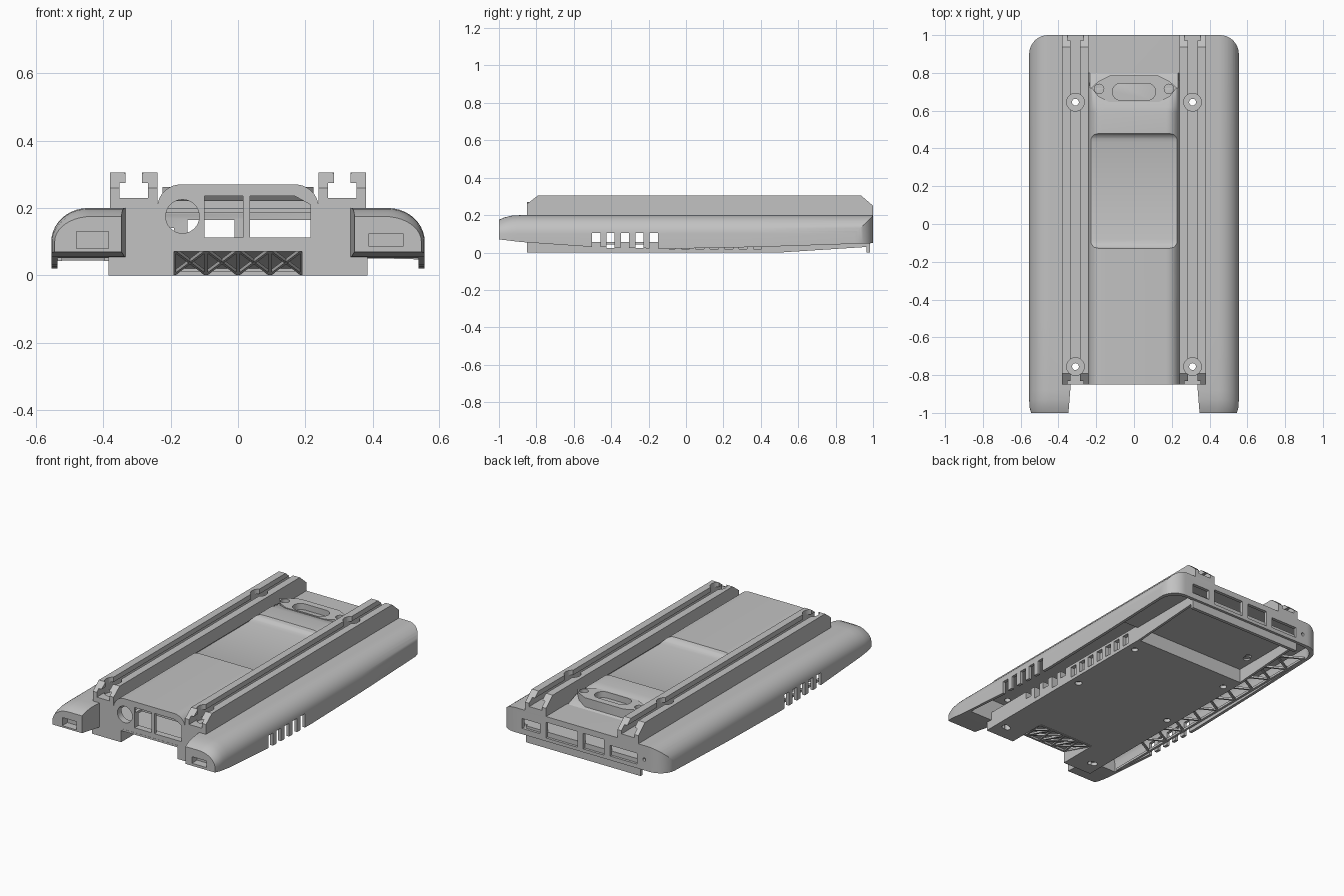
import bpy, bmesh, math
from mathutils import Vector

if "Cube" in bpy.data.objects:
    bpy.data.objects.remove(bpy.data.objects["Cube"])

grey = bpy.data.materials.new("mid_grey")
grey.use_nodes = True
GREY = (0.54, 0.54, 0.54, 1)
grey.diffuse_color = GREY
grey.node_tree.nodes["Principled BSDF"].inputs["Base Color"].default_value = GREY


def finish(name, bm):
    bmesh.ops.recalc_face_normals(bm, faces=bm.faces)
    me = bpy.data.meshes.new(name)
    bm.to_mesh(me)
    bm.free()
    me.materials.append(grey)
    ob = bpy.data.objects.new(name, me)
    bpy.context.collection.objects.link(ob)
    return ob


def loft(name, rings):
    bm = bmesh.new()
    rows = [[bm.verts.new(p) for p in ring] for ring in rings]
    n = len(rows[0])
    for a, b in zip(rows, rows[1:]):
        for i in range(n):
            j = (i + 1) % n
            bm.faces.new((a[i], a[j], b[j], b[i]))
    bm.faces.new(rows[0])
    bm.faces.new(rows[-1])
    return finish(name, bm)


def prism(name, pts, axis, lo, hi):
    place = {"x": lambda u, v, d: (d, u, v), "y": lambda u, v, d: (u, d, v),
             "z": lambda u, v, d: (u, v, d)}[axis]
    return loft(name, [[place(u, v, d) for u, v in pts] for d in (lo, hi)])


def box(name, x0, x1, y0, y1, z0, z1):
    return prism(name, [(x0, y0), (x1, y0), (x1, y1), (x0, y1)], "z", z0, z1)


def cylinder(name, u, v, r, axis, lo, hi, n=24):
    ring = [(u + r * math.cos(math.tau * i / n), v + r * math.sin(math.tau * i / n)) for i in range(n)]
    return prism(name, ring, axis, lo, hi)


def cut(target, *cutters):
    for c in cutters:
        c.hide_render = True
        mod = target.modifiers.new("cut", "BOOLEAN")
        mod.operation, mod.solver, mod.object = "DIFFERENCE", "EXACT", c
    dg = bpy.context.evaluated_depsgraph_get()
    dg.update()
    me = bpy.data.meshes.new_from_object(target.evaluated_get(dg))
    target.modifiers.clear()
    target.data = me
    for c in cutters:
        bpy.data.objects.remove(c)


def bar(name, p, q, w):
    p, q = Vector(p), Vector(q)
    bm = bmesh.new()
    bmesh.ops.create_cube(bm, size=1)
    bmesh.ops.scale(bm, vec=(w, w, (q - p).length), verts=bm.verts)
    turn = (q - p).to_track_quat("Z", "Y").to_matrix()
    bmesh.ops.rotate(bm, matrix=turn, verts=bm.verts)
    bmesh.ops.translate(bm, vec=(p + q) / 2, verts=bm.verts)
    return finish(name, bm)


def arch(y, w, top, bottom, rx, z0, clamp=9):
    # Flat-topped section with elliptical shoulders
    half = [(w, bottom)]
    for i in range(11):
        a = math.pi / 2 * i / 10
        half.append((w - rx + rx * math.cos(a), min(clamp, z0 + (top - z0) * math.sin(a))))
    return [(x, y, z) for x, z in half] + [(-x, y, z) for x, z in reversed(half)]


# Outer shell, hollow and open below
stations = [(-1, .545, .175, .07), (-.97, .553, .188, .067), (-.93, .555, .197, .062),
            (-.88, .555, .2, .056), (-.5, .555, .2, .03), (-.1, .555, .2, .02),
            (.4, .555, .2, .03), (1, .555, .2, .05)]
shell = loft("outer_shell", [arch(y, w, t, b, .11, .1) for y, w, t, b in stations])
cavity = [(-.81, .537), (.88, .537)]
for i in range(1, 9):
    a = math.pi / 2 * i / 8
    cavity.append((.88 + .1 * math.sin(a), .437 + .1 * math.cos(a)))
cut(shell, loft("cavity", [arch(y, w, .185, -.1, .11, .1) for y, w in cavity]))
notch = prism("notch", [(-.355, -1.1), (.355, -1.1), (.335, -.85), (-.335, -.85)], "z", -.1, .4)
cut(shell, notch)

# Vertical rounding of the two rear corners
for s in (-1, 1):
    arc = [(s * (.455 + .1 * math.cos(a)), .9 + .1 * math.sin(a))
           for a in [math.pi / 2 * i / 10 for i in range(11)]]
    cut(shell, prism("corner_trim", [(s * .6, .9)] + arc + [(s * .455, 1.1), (s * .6, 1.1)], "z", -.1, .4))

# Ports in the back wall and wing ends
for x0, x1, z0, z1 in [(.28, .4, .085, .145), (.03, .24, .07, .165), (-.15, -.01, .07, .165), (-.37, -.19, .075, .14)]:
    cut(shell, box("port", x0, x1, .9, 1.1, z0, z1))
cut(shell, cylinder("pin_hole", -.42, .115, .01, "y", .9, 1.1),
    box("left_port", .39, .49, -1.1, -.95, .085, .125),
    box("right_port", -.48, -.385, -1.1, -.95, .08, .13))

# Base slab with a sloped intake in front
slab = box("base_slab", -.385, .385, -.85, .5, 0, .1)
for part in (slab, shell):
    cut(part, prism("intake", [(-.9, .082), (-.78, .082), (-.6, .02), (-.6, -.05), (-.9, -.05)], "x", -.19, .19))
for k in range(5):
    x = -.19 + .095 * k
    low, high = (-.61, .006), (-.845, .077)
    bar("intake_rib", (x, *low), (x, *high), .012)
    if k < 4:
        bar("intake_brace", (x, *low), (x + .095, *high), .01)
        bar("intake_brace", (x + .095, *low), (x, *high), .01)
for p in (low, high):
    bar("intake_frame", (-.19, *p), (.19, *p), .012)
for x in (-.33, .33):
    for y in (-.75, -.1, .4):
        cut(slab, cylinder("foot_hole", x, y, .02, "z", -.1, .02))

# Recessed rear underside, side wedges and rear lip
plate = box("rear_underplate", -.5, .5, .49, .97, .085, .1)
for s in (-1, 1):
    prism("rear_wedge", [(.5, 0), (.97, .03), (.97, .1), (.5, .1)], "x", s * .37, s * .385)
    for y in (.62, .88):
        cut(plate, cylinder("screw_hole", s * .32, y, .02, "z", 0, .095))
box("rear_lip", -.385, .385, .965, .985, 0, .1)

# Truss floor under one wing
for x in (-.39, -.53):
    bar("truss_edge", (x, -.78, .05), (x, .88, .05), .014)
steps = 18
for k in range(steps):
    y0, y1 = -.5 + 1.38 * k / steps, -.5 + 1.38 * (k + 1) / steps
    a, b = (-.39, -.53) if k % 2 else (-.53, -.39)
    bar("truss_brace", (a, y0, .05), (b, y1, .05), .012)

# Ventilation slots right through the sides
for k in range(5):
    y = -.48 + .077 * k
    for part, z0 in ((shell, -.01), (slab, .025 if k % 2 else .055)):
        cut(part, box("vent", -.6, .6, y - .022, y + .022, z0, .105))
for k in range(7):
    y = -.08 + .077 * k
    cut(slab, box("side_slot", .36, .4, y - .022, y + .022, .02, .085))

# Raised hollow centre cover with a shallow pocket and sloping tail
cover = [(-.85, .27), (.59, .27), (.62, .265), (.72, .235), (.8, .2)]
dome = loft("centre_cover", [arch(y, .24, .27, .19, .07, .2, t) for y, t in cover])
pocket = [(-.13, .3), (-.13, .27), (-.122, .255), (-.105, .242), (-.08, .235),
          (.43, .235), (.455, .242), (.472, .255), (.48, .27), (.48, .3)]
cut(dome, prism("pocket", pocket, "x", -.227, .227))
hollow = [(-.84, .256), (-.16, .256), (-.13, .221), (.48, .221), (.51, .256), (.57, .256)]
cut(dome, loft("cover_cavity", [arch(y, .225, .258, .1, .07, .2, t) for y, t in hollow]))

# Front openings
for part in (shell, dome):
    cut(part, cylinder("round_port", -.165, .175, .05, "y", -.9, -.78, 32),
        prism("front_window", [(-.1, .112), (.215, .112), (.215, .21), (.17, .235), (-.1, .235)], "y", -.9, -.78))
bar("window_post", (.025, -.84, .1), (.025, -.84, .24), .02)

# Connector boss with slot and two screws
outline = [(-.13, .785), (-.19, .755), (-.225, .72), (-.19, .675), (-.13, .645)]
boss = prism("connector_boss", outline + [(-x, y) for x, y in reversed(outline)], "z", .19, .262)
slot = [(.07 * s + .045 * math.cos(a), .7 + .045 * math.sin(a)) for s, base in ((1, -90), (-1, 90))
        for a in [math.radians(base + 22.5 * i) for i in range(9)]]
for part in (boss, dome):
    cut(part, prism("connector_slot", slot, "z", .225, .4))
    for s in (-1, 1):
        cut(part, cylinder("boss_screw_hole", s * .185, .715, .025, "z", .235, .4))

# Two slotted rails with sloped ends and screw holes
channel = [(.24, .19), (.38, .19), (.38, .305), (.335, .305), (.335, .275), (.353, .275), (.353, .23),
           (.267, .23), (.267, .275), (.285, .275), (.285, .305), (.24, .305)]
for s, side in ((1, "left"), (-1, "right")):
    rail = prism(side + "_rail", [(s * x, z) for x, z in channel], "y", -.85, 1)
    cut(rail, prism("front_slope", [(-.9, .23), (-.85, .26), (-.785, .31), (-.785, .4), (-.9, .4)], "x", s * .2, s * .42),
        prism("back_slope", [(1.05, .2), (1, .25), (.93, .31), (.93, .4), (1.05, .4)], "x", s * .2, s * .42))
    for y in (-.755, .645):
        cut(rail, cylinder("counterbore", s * .31, y, .047, "z", .215, .4))
        for part in (rail, shell, slab, plate):
            cut(part, cylinder("screw_through", s * .31, y, .018, "z", -.1, .4))

# Smooth shading with crisp edges
bpy.ops.object.select_all(action="DESELECT")
for ob in bpy.context.scene.objects:
    if ob.type == "MESH" and len(ob.data.polygons) > 6:
        ob.select_set(True)
        bpy.context.view_layer.objects.active = ob
bpy.ops.object.shade_smooth_by_angle(angle=math.radians(30))
